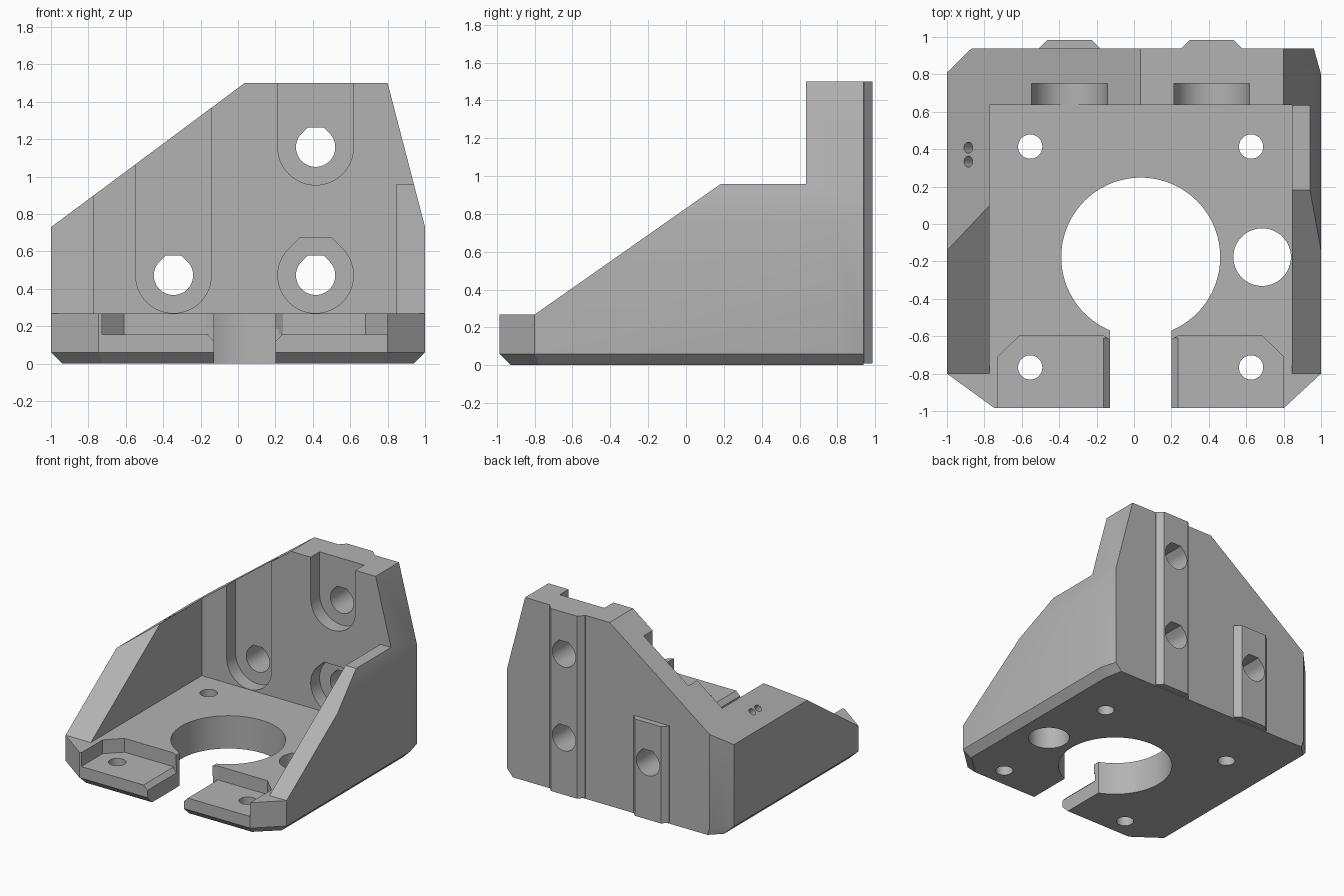
import bpy, bmesh, math

if "Cube" in bpy.data.objects:
    bpy.data.objects.remove(bpy.data.objects["Cube"])

grey = bpy.data.materials.new("plain_grey")
grey.use_nodes = True
COLOUR = (0.45, 0.45, 0.45, 1)
grey.diffuse_color = COLOUR
grey.node_tree.nodes["Principled BSDF"].inputs["Base Color"].default_value = COLOUR


def loft(name, start, end):
    """Solid between two matching loops of 3D points."""
    bm = bmesh.new()
    a = [bm.verts.new(p) for p in start]
    b = [bm.verts.new(p) for p in end]
    bm.faces.new(a)
    bm.faces.new(b)
    n = len(a)
    for i in range(n):
        j = (i + 1) % n
        bm.faces.new((a[i], a[j], b[j], b[i]))
    bmesh.ops.recalc_face_normals(bm, faces=bm.faces)
    mesh = bpy.data.meshes.new(name)
    bm.to_mesh(mesh)
    bm.free()
    mesh.materials.append(grey)
    ob = bpy.data.objects.new(name, mesh)
    bpy.context.collection.objects.link(ob)
    return ob


def prism(name, points, axis, low, high):
    """Extrude a 2D outline along x, y or z."""
    place = {"x": lambda u, v, w: (w, u, v),
             "y": lambda u, v, w: (u, w, v),
             "z": lambda u, v, w: (u, v, w)}[axis]
    return loft(name, [place(u, v, low) for u, v in points],
                [place(u, v, high) for u, v in points])


def combine(ob, tool, operation="DIFFERENCE"):
    mod = ob.modifiers.new(tool.name, "BOOLEAN")
    mod.operation = operation
    mod.solver = "EXACT"
    mod.object = tool
    bpy.context.view_layer.objects.active = ob
    bpy.ops.object.modifier_apply(modifier=mod.name)
    bpy.data.objects.remove(tool)


def arc(cx, cy, r, start=0, sweep=360, n=64):
    closed = sweep == 360
    steps = [start + sweep * i / n for i in range(n if closed else n + 1)]
    return [(cx + r * math.cos(math.radians(t)), cy + r * math.sin(math.radians(t)))
            for t in steps]


def teardrop(cx, cz, r):
    """Circle whose top runs at 45 degrees into a short flat."""
    flat = r * (math.sqrt(2) - 1)
    return arc(cx, cz, r, 135, 270, 48) + [(cx + flat, cz + r), (cx - flat, cz + r)]


def open_slot(cx, cz, r):
    return arc(cx, cz, r, 180, 180, 32) + [(cx + r, 2), (cx - r, 2)]


# Body block: plan outline with a chamfered foot
plan = [(-1, -0.8), (-0.745, -0.985), (0.8, -0.985), (1, -0.8),
        (1, 0.8), (0.962, 0.937), (-0.87, 0.937), (-1, 0.81)]
foot = [(-0.94, -0.77), (-0.725, -0.925), (0.775, -0.925), (0.94, -0.775),
        (0.94, 0.79), (0.91, 0.937), (-0.85, 0.937), (-0.94, 0.85)]
bracket = prism("motor_bracket", plan, "z", 0.06, 1.5)
base = loft("foot", [(x, y, 0) for x, y in foot], [(x, y, 0.06) for x, y in plan])
combine(bracket, base, "UNION")

# Sloping shoulders, then the sloping side walls
combine(bracket, prism("shoulders", [(-1.1, -1), (-1.1, 0.655), (0.035, 1.5), (0.035, 2),
                                     (0.8, 2), (0.8, 1.5), (1.1, 0.345), (1.1, -1)],
                       "y", -2, 2), "INTERSECT")
combine(bracket, prism("wall_slope", [(-2, 0.268), (-0.8, 0.268), (0.182, 0.957),
                                      (0.633, 0.957), (0.633, 2), (-2, 2)], "x", -2, 2))

# Inner cavity
combine(bracket, prism("cavity", [(-0.772, -2), (0.845, -2), (0.845, 0.635), (-0.772, 0.635)],
                       "z", 0.268, 2))

# Raised ribs on the back
for cx, top in ((-0.345, 0.8), (0.415, 1.5)):
    rib = [(cx - 0.16, 0.9), (cx - 0.16, 0.942), (cx - 0.117, 0.985),
           (cx + 0.117, 0.985), (cx + 0.16, 0.942), (cx + 0.16, 0.9)]
    combine(bracket, prism("rib", rib, "z", 0.008, top), "UNION")

# Bolt holes and head recesses in the back wall
for cx, cz, recess in ((-0.345, 0.472, open_slot), (0.415, 1.157, open_slot),
                       (0.415, 0.472, teardrop)):
    combine(bracket, prism("recess", recess(cx, cz, 0.202), "y", 0.4, 0.75))
    combine(bracket, prism("bolt_hole", teardrop(cx, cz, 0.105), "y", 0.5, 1.2))

# Lowered pads either side of the front slot, with bevelled slot edges
MID = 0.036
for side, out, corner in ((-1, 0.764, 0.646), (1, 0.764, 0.646)):
    pad = [(0.16, -1.2), (out, -1.2), (out, -0.71), (corner, -0.595),
           (0.205, -0.595), (0.16, -0.622)]
    combine(bracket, prism("pad", [(MID + side * x, y) for x, y in pad], "z", 0.155, 0.6))
    bevel = [(0.1, 0.055), (0.23, 0.185), (0.1, 0.185)]
    combine(bracket, prism("pad_bevel", [(MID + side * x, z) for x, z in bevel],
                           "y", -1.2, -0.61))

# Round opening with its front slot, side hole and four screw holes
combine(bracket, prism("opening", arc(MID, -0.177, 0.425, n=96), "z", -1, 0.6))
combine(bracket, prism("slot", [(-0.129, -2), (0.201, -2), (0.201, -0.3), (-0.129, -0.3)],
                       "z", -1, 0.6))
combine(bracket, prism("side_hole", arc(0.685, -0.177, 0.154), "z", -1, 0.6))
for x in (-0.555, 0.626):
    for y in (-0.767, 0.414):
        combine(bracket, prism("screw_hole", arc(x, y, 0.065, n=32), "z", -1, 0.6))

# Two tiny holes square to the left shoulder
for y in (0.333, 0.408):
    pin = prism("pin_hole", arc(0, 0, 0.029, n=24), "z", -0.15, 0.2)
    pin.location = (-0.886, y, 0.815)
    pin.rotation_euler.y = -math.atan2(0.845, 1.135)
    bpy.context.view_layer.update()
    combine(bracket, pin)

bracket.select_set(True)
bpy.context.view_layer.objects.active = bracket
bpy.ops.object.shade_smooth_by_angle(angle=math.radians(25))
